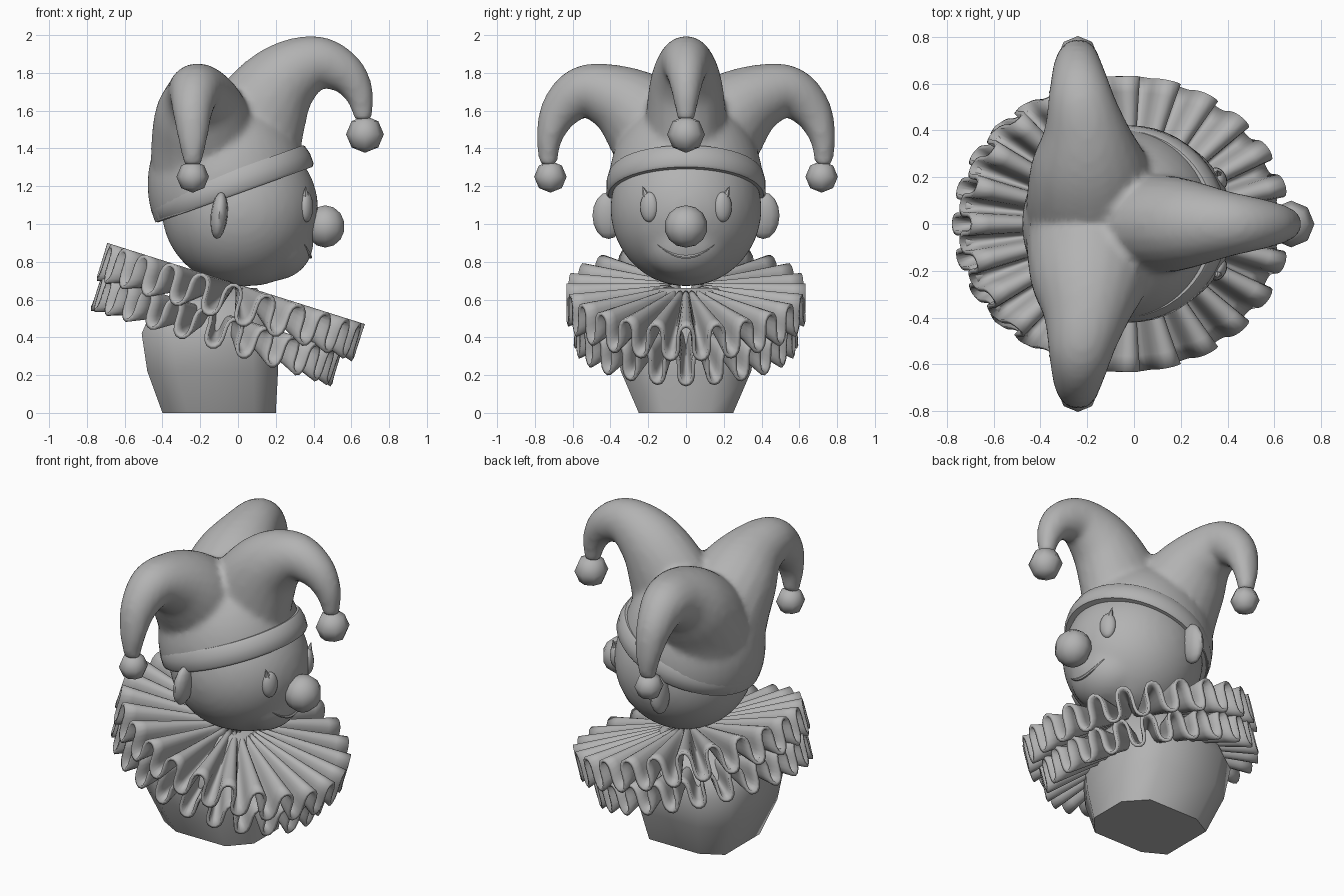
import bpy, bmesh, math
from mathutils import Vector, Matrix

if "Cube" in bpy.data.objects:
    bpy.data.objects.remove(bpy.data.objects["Cube"])

grey = bpy.data.materials.new("plain_grey")
grey.diffuse_color = (0.45, 0.45, 0.45, 1)
grey.use_nodes = True
grey.node_tree.nodes["Principled BSDF"].inputs["Base Color"].default_value = grey.diffuse_color


def finish(name, bm, angle=50):
    bmesh.ops.recalc_face_normals(bm, faces=bm.faces)
    me = bpy.data.meshes.new(name)
    bm.to_mesh(me)
    bm.free()
    me.materials.append(grey)
    for p in me.polygons:
        p.use_smooth = True
    me.set_sharp_from_angle(angle=math.radians(angle))
    ob = bpy.data.objects.new(name, me)
    bpy.context.collection.objects.link(ob)
    return ob


def ball(bm, c, r, seg=32, rings=16, rot=None):
    m = Matrix.Translation(c) @ (rot or Matrix()) @ Matrix.Diagonal((*r, 1))
    bmesh.ops.create_uvsphere(bm, u_segments=seg, v_segments=rings, radius=1, matrix=m)


def loft(bm, rings, closed=False):
    """Skin a list of closed rings of points."""
    vs = [[bm.verts.new(p) for p in r] for r in rings]
    n = len(vs[0])
    pairs = list(zip(vs, vs[1:])) + ([(vs[-1], vs[0])] if closed else [])
    for a, b in pairs:
        for i in range(n):
            bm.faces.new((a[i], a[(i + 1) % n], b[(i + 1) % n], b[i]))
    if not closed:
        bm.faces.new(vs[0])
        bm.faces.new(vs[-1])


def spline(pts, steps=6):
    pts = [Vector(p) for p in pts]
    p = [2 * pts[0] - pts[1]] + pts + [2 * pts[-1] - pts[-2]]
    out = []
    for i in range(1, len(p) - 2):
        a, b, c, d = p[i - 1:i + 3]
        for k in range(steps):
            t = k / steps
            out.append(0.5 * (2 * b + (c - a) * t + (2 * a - 5 * b + 4 * c - d) * t * t
                              + (3 * b - a - 3 * c + d) * t ** 3))
    return out + [pts[-1]]


def horn(bm, along, across, pts, n=20):
    """Curved tapering tube; each point is (distance, height, in-plane r, cross r, cross shift)."""
    path = spline(pts)
    along, across, up = Vector(along), Vector(across), Vector((0, 0, 1))
    rings = []
    for i, q in enumerate(path):
        t = path[min(i + 1, len(path) - 1)] - path[max(i - 1, 0)]
        t = Vector((t[0], t[1])).normalized()
        nrm = along * -t[1] + up * t[0]
        c = along * q[0] + up * q[1] + across * q[4]
        rings.append([c + nrm * q[2] * math.cos(a) + across * q[3] * math.sin(a)
                      for a in (2 * math.pi * k / n for k in range(n))])
    loft(bm, rings)


def blend(ob, voxel, smooth):
    """Fuse overlapping volumes into one smooth skin."""
    m = ob.modifiers.new("fuse", 'REMESH')
    m.mode, m.voxel_size, m.use_smooth_shade = 'VOXEL', voxel, True
    s = ob.modifiers.new("soften", 'SMOOTH')
    s.factor, s.iterations = 0.5, smooth
    dg = bpy.context.evaluated_depsgraph_get()
    bm = bmesh.new()
    bm.from_mesh(ob.evaluated_get(dg).to_mesh())
    name = ob.name
    bpy.data.objects.remove(ob)
    return name, bm


# Body: faceted block widening to the shoulders, closing under the ruff
bm = bmesh.new()
corners = [(1, .5), (.62, 1), (-.55, 1), (-1, .7), (-1, -.7), (-.55, -1), (.62, -1), (1, -.5)]
levels = [(0, -.40, .20, .25), (.22, -.48, .212, .345), (.42, -.51, .21, .38),
          (.56, -.45, .18, .34), (.66, -.28, .1, .2)]
loft(bm, [[((a + b) / 2 + (b - a) / 2 * u, w * v, z) for u, v in corners]
          for z, a, b, w in levels])
finish("body", bm, 62)

# Ruff: two pleated layers on a tilted collar
tilt = Matrix.Rotation(math.radians(17.5), 4, 'Y')
PLEATS, PER, ROWS = 24, 16, 8
for name, top, amp, R, shift, phase in (("upper_ruff", 0, .19, .715, 0, 0),
                                        ("lower_ruff", -.17, .18, .668, -.025, math.pi)):
    bm = bmesh.new()
    grid = []
    for j in range(ROWS + 1):
        f = j / ROWS
        r = .1 + (R - .1) * f
        row = []
        for i in range(PLEATS * PER):
            a = 2 * math.pi * i / (PLEATS * PER)
            w = PLEATS * a + phase
            b = a + f * .022 * math.sin(2 * w)
            z = top - .01 - amp * f * (1 - math.cos(w)) / 2
            p = Vector((shift + r * math.cos(b), .885 * r * math.sin(b), z))
            row.append(bm.verts.new(tilt @ p + Vector((-.01, 0, .685))))
        grid.append(row)
    n = PLEATS * PER
    for a, b in zip(grid, grid[1:]):
        for i in range(n):
            bm.faces.new((a[i], b[i], b[(i + 1) % n], a[(i + 1) % n]))
    ob = finish(name, bm, 60)
    sol = ob.modifiers.new("cloth", 'SOLIDIFY')
    sol.thickness, sol.offset = .02, 0

# Head with a full muzzle and rounded jaw
bm = bmesh.new()
ball(bm, (.01, 0, 1.08), (.415, .40, .41), 40, 24)
ball(bm, (.19, 0, .90), (.21, .24, .2))
ball(bm, (.06, 0, .87), (.27, .27, .2))
name, bm = blend(finish("head", bm), .022, 8)
finish(name, bm)

# Nose
bm = bmesh.new()
ball(bm, (.462, 0, .987), (.108, .115, .112), 10, 7)
finish("nose", bm)

# Smile: thin curved crease under the nose
bm = bmesh.new()
rings = []
for k in range(13):
    t = -1 + k / 6
    y, z = .15 * t, .825 + .065 * t * t
    x = .19 + .208 * math.sqrt(1 - (y / .24) ** 2 - ((z - .90) / .2) ** 2)
    r = .009 * (1.15 - t * t)
    rings.append([(x + r * math.cos(a), y, z + r * math.sin(a))
                  for a in (math.pi * q / 3 for q in range(6))])
loft(bm, rings)
finish("smile", bm)

# Ears, eyes and eye points
for s, side in ((-1, "left"), (1, "right")):
    bm = bmesh.new()
    ball(bm, (-.1, s * .41, 1.045), (.045, .085, .125), 12, 8,
         Matrix.Rotation(math.radians(6), 4, 'Y'))
    finish(side + "_ear", bm)
    turn = Matrix.Rotation(s * math.radians(25), 4, 'Z')
    bm = bmesh.new()
    ball(bm, (.362, s * .195, 1.09), (.033, .05, .08), 16, 10, turn)
    finish(side + "_eye", bm)
    bm = bmesh.new()
    bmesh.ops.create_cone(bm, cap_ends=True, segments=6, radius1=.03, radius2=0, depth=.09,
                          matrix=Matrix.Translation((.358, s * .215, 1.16))
                          @ Matrix.Rotation(-s * .35, 4, 'X'))
    finish(side + "_lash", bm)

# Hat: dome fused with three drooping horns, trimmed along a tilted brim
bm = bmesh.new()
ball(bm, (-.055, 0, 1.21), (.425, .41, .47), 40, 24)
horn(bm, (1, 0, 0), (0, 1, 0),
     [(.0, 1.25, .3, .22, 0), (.09, 1.53, .27, .215, 0), (.23, 1.75, .205, .19, 0),
      (.41, 1.85, .148, .14, 0), (.56, 1.80, .112, .105, 0), (.64, 1.69, .078, .075, 0),
      (.665, 1.55, .045, .045, 0)])
for s in (-1, 1):
    horn(bm, (0, s, 0), (1, 0, 0),
         [(.02, 1.2, .28, .27, -.19), (.11, 1.42, .28, .28, -.18), (.25, 1.58, .235, .25, -.19),
          (.40, 1.675, .175, .185, -.2), (.55, 1.695, .14, .14, -.225),
          (.665, 1.6, .107, .107, -.24), (.722, 1.46, .07, .08, -.24),
          (.73, 1.31, .045, .045, -.24)])
name, bm = blend(finish("jester_hat", bm), .02, 6)
bmesh.ops.bisect_plane(bm, geom=bm.verts[:] + bm.edges[:] + bm.faces[:],
                       plane_co=(-.03, 0, 1.155), plane_no=(-.339, 0, .941), clear_inner=True)
bmesh.ops.holes_fill(bm, edges=[e for e in bm.edges if e.is_boundary], sides=0)
finish(name, bm, 60)

# Hat band, standing proud at the front and tucked in at the back
bm = bmesh.new()
lean = Matrix.Translation((-.015, 0, 1.155)) @ Matrix.Rotation(math.radians(-19.8), 4, 'Y')
profile = [(-.07, 0), (-.012, 0), (0, .015), (0, .07), (-.012, .115), (-.02, .125), (-.09, .125)]
rings = []
for k in range(48):
    a = 2 * math.pi * k / 48
    rings.append([lean @ Vector(((.447 + d) * math.cos(a), (.422 + d) * math.sin(a), h))
                  for d, h in profile])
loft(bm, rings, closed=True)
finish("hat_band", bm, 40)

# Bells at the horn tips
for name, c, r in (("front_bell", (.672, 0, 1.475), .1), ("left_bell", (-.24, -.718, 1.25), .086),
                   ("right_bell", (-.24, .718, 1.25), .086)):
    bm = bmesh.new()
    ball(bm, c, (r, r, r * .98), 8, 4)
    finish(name, bm, 50)
